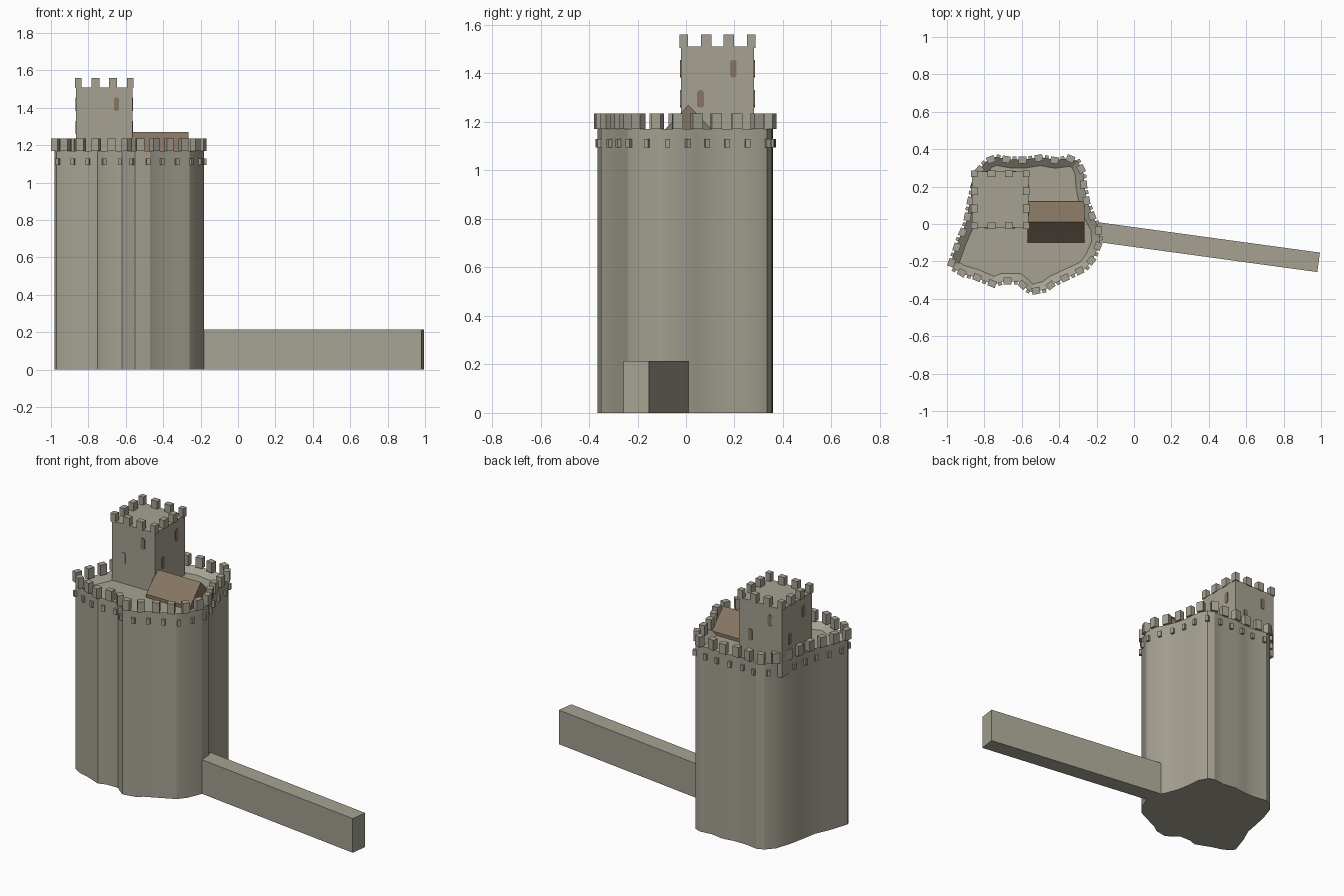
import bpy, bmesh, math
from mathutils import Vector, Matrix

cube = bpy.data.objects.get("Cube")
if cube:
    bpy.data.objects.remove(cube)


def material(name, rgb):
    m = bpy.data.materials.new(name)
    m.use_nodes = True
    m.diffuse_color = (*rgb, 1)
    m.node_tree.nodes["Principled BSDF"].inputs["Base Color"].default_value = (*rgb, 1)
    return m


STONE = material("grey stone", (0.38, 0.36, 0.29))
BROWN = material("brown tile", (0.24, 0.18, 0.125))


def finish(name, bm, mat):
    bmesh.ops.recalc_face_normals(bm, faces=bm.faces[:])
    mesh = bpy.data.meshes.new(name)
    bm.to_mesh(mesh)
    bm.free()
    mesh.materials.append(mat)
    ob = bpy.data.objects.new(name, mesh)
    bpy.context.collection.objects.link(ob)
    return ob


def add_box(bm, centre, size, angle=0.0):
    m = Matrix.Translation(centre) @ Matrix.Rotation(angle, 4, "Z") @ Matrix.Diagonal((*size, 1))
    bmesh.ops.create_cube(bm, size=1, matrix=m)


def add_prism(bm, points, offset):
    face = bm.faces.new([bm.verts.new(p) for p in points])
    ext = bmesh.ops.extrude_face_region(bm, geom=[face], use_keep_orig=True)
    verts = [v for v in ext["geom"] if isinstance(v, bmesh.types.BMVert)]
    bmesh.ops.translate(bm, verts=verts, vec=offset)


# Irregular plan of the main keep, clockwise from the west point
PLAN = [(-.98, -.21), (-.94, -.09), (-.90, .0), (-.88, .11), (-.86, .2), (-.83, .29),
        (-.785, .34), (-.74, .358), (-.66, .345), (-.58, .345), (-.5, .357), (-.42, .343),
        (-.34, .352), (-.3, .335), (-.272, .28), (-.265, .2), (-.25, .12), (-.22, .04),
        (-.188, -.02), (-.182, -.1), (-.22, -.19), (-.26, -.24), (-.34, -.278),
        (-.43, -.32), (-.47, -.35), (-.55, -.365), (-.59, -.335), (-.62, -.308),
        (-.7, -.308), (-.75, -.325), (-.85, -.285), (-.92, -.265), (-.97, -.235)]
WALL_TOP = 1.17

# Keep body with a sunken courtyard inside the wall walk
bm = bmesh.new()
add_prism(bm, [(x, y, 0) for x, y in PLAN], (0, 0, WALL_TOP))
bmesh.ops.recalc_face_normals(bm, faces=bm.faces[:])
top = max(bm.faces, key=lambda f: f.calc_center_median().z)
bmesh.ops.inset_individual(bm, faces=[top], thickness=0.045)
bmesh.ops.translate(bm, verts=top.verts[:], vec=(0, 0, -0.035))
keep = finish("keep_body", bm, STONE)
bpy.context.view_layer.objects.active = keep
keep.select_set(True)
bpy.ops.object.shade_smooth_by_angle(angle=math.radians(25))
keep.select_set(False)


def along_plan(count, shift):
    """Evenly spaced positions, outward normals and angles around the plan."""
    pts = [Vector(p) for p in PLAN]
    edges = list(zip(pts, pts[1:] + pts[:1]))
    total = sum((b - a).length for a, b in edges)
    for i in range(count):
        d = (i + shift) * total / count
        for a, b in edges:
            length = (b - a).length
            if d <= length:
                t = (b - a) / length
                yield a + t * d, Vector((-t.y, t.x)), math.atan2(t.y, t.x)
                break
            d -= length


# Battlements and the small corbels below them
COUNT = 29
merlons, corbels = bmesh.new(), bmesh.new()
for p, n, a in along_plan(COUNT, 0.05):
    c = p - n * 0.003
    add_box(merlons, (c.x, c.y, WALL_TOP + 0.0325), (0.043, 0.036, 0.065), a)
for p, n, a in along_plan(COUNT, 0.55):
    add_box(corbels, (p.x, p.y, 1.112), (0.02, 0.03, 0.036), a)
finish("keep_merlons", merlons, STONE)
finish("keep_corbels", corbels, STONE)

# Square tower
TC = Vector((-0.715, 0.13, 0))
HALF, TOWER_TOP = 0.15, 1.51
bm = bmesh.new()
add_box(bm, TC + Vector((0, 0, (1.08 + TOWER_TOP) / 2)), (2 * HALF, 2 * HALF, TOWER_TOP - 1.08))
finish("tower_body", bm, STONE)

# Tower merlons: four per side, sharing the corners
bm = bmesh.new()
edge = HALF - 0.011
for i in range(4):
    for j in range(4):
        if i in (0, 3) or j in (0, 3):
            u, v = (edge * (2 * k / 3 - 1) for k in (i, j))
            sx = 0.034 if i in (0, 3) else 0.043
            sy = 0.034 if j in (0, 3) else 0.043
            add_box(bm, TC + Vector((u, v, TOWER_TOP + 0.0225)), (sx, sy, 0.055))
finish("tower_merlons", bm, STONE)

# Two narrow windows with clipped corners on every tower face
slit = [(-.014, -.028), (-.007, -.036), (.007, -.036), (.014, -.028),
        (.014, .028), (.007, .036), (-.007, .036), (-.014, .028)]
brown_slits, stone_slits = bmesh.new(), bmesh.new()
for side in range(4):
    for u, z in ((-0.07, 1.295), (0.065, 1.42)):
        bm = stone_slits if side == 0 and u < 0 else brown_slits
        turn = Matrix.Rotation(side * math.pi / 2, 3, "Z")
        pts = [TC + turn @ Vector((u + x, -HALF - 0.004, z + h)) for x, h in slit]
        add_prism(bm, pts, turn @ Vector((0, 0.008, 0)))
finish("tower_windows", brown_slits, BROWN)
finish("blind_window", stone_slits, STONE)

# Courtyard hall with a gabled roof
gable = [(-0.1, 1.13), (0.12, 1.13), (0.12, 1.155), (0.01, 1.27), (-0.1, 1.155)]
bm = bmesh.new()
add_prism(bm, [(-0.57, y, z) for y, z in gable], (0.305, 0, 0))
finish("hall_roof", bm, BROWN)

# Long low wall running east from the keep
start, end = Vector((-0.24, -0.037)), Vector((0.987, -0.205))
run, mid = end - start, (start + end) / 2
bm = bmesh.new()
add_box(bm, (mid.x, mid.y, 0.1075), (run.length, 0.105, 0.215), math.atan2(run.y, run.x))
finish("outer_wall", bm, STONE)
